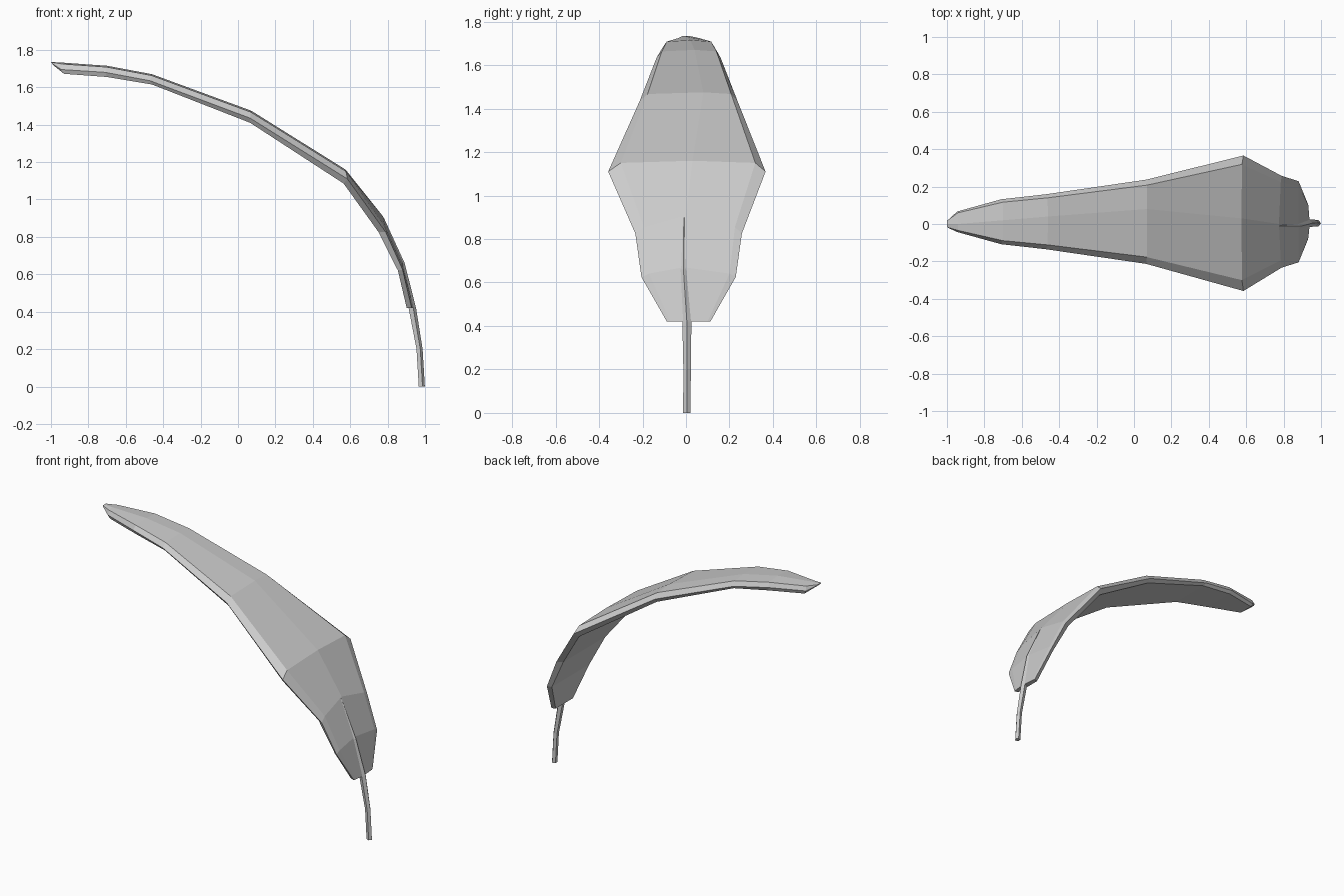
import bpy
import bmesh
from math import cos, sin, tau
from mathutils import Vector

cube = bpy.data.objects.get("Cube")
if cube:
    bpy.data.objects.remove(cube, do_unlink=True)

# Single plain grey
grey = bpy.data.materials.new("pale_grey")
grey.use_nodes = True
grey.diffuse_color = (0.6, 0.6, 0.6, 1)
shader = grey.node_tree.nodes["Principled BSDF"]
shader.inputs["Base Color"].default_value = grey.diffuse_color
shader.inputs["Roughness"].default_value = 0.8


def loft(name, rings):
    """Skin closed rings into a capped, flat-shaded mesh object."""
    bm = bmesh.new()
    rows = [[bm.verts.new(p) for p in ring] for ring in rings]
    n = len(rows[0])
    for a, b in zip(rows, rows[1:]):
        for j in range(n):
            k = (j + 1) % n
            bm.faces.new((a[j], b[j], b[k], a[k]))
    bm.faces.new(rows[0])
    bm.faces.new(rows[-1])
    bmesh.ops.recalc_face_normals(bm, faces=bm.faces)
    mesh = bpy.data.meshes.new(name)
    bm.to_mesh(mesh)
    bm.free()
    mesh.materials.append(grey)
    obj = bpy.data.objects.new(name, mesh)
    bpy.context.collection.objects.link(obj)


# Leaf blade, tip to base:
# spine (x, y, z), rim (x, z), underside (x, z), half width, shoulder drop
STATIONS = [
    ((-1.0, 0, 1.735), (-0.995, 1.728), (-0.99, 1.72), 0.02, 0.2),
    ((-0.94, 0, 1.732), (-0.945, 1.695), (-0.93, 1.672), 0.055, 0.2),
    ((-0.7, 0.02, 1.715), (-0.71, 1.68), (-0.7, 1.655), 0.12, 0.2),
    ((-0.46, 0.04, 1.67), (-0.47, 1.635), (-0.46, 1.615), 0.147, 0.2),
    ((0.07, 0.08, 1.475), (0.065, 1.435), (0.065, 1.41), 0.225, 0.2),
    ((0.575, 0.03, 1.16), (0.585, 1.11), (0.565, 1.085), 0.362, 0.2),
    ((0.775, 0, 0.91), (0.79, 0.825), (0.752, 0.825), 0.245, 0.65),
    ((0.88, -0.01, 0.67), (0.88, 0.625), (0.855, 0.62), 0.217, 0.65),
    ((0.94, 0, 0.42), (0.928, 0.42), (0.902, 0.42), 0.10, 0.65),
]


def blade_ring(spine, rim, under, half, drop):
    shift = 0.004 if half > 0.3 else 0.012 if half > 0.03 else 0
    top = Vector(spine)
    edge = Vector((rim[0], 0, rim[1]))
    base = Vector((under[0], 0, under[1]))

    def at(point, side):
        return Vector((point.x, side * half + shift, point.z))

    shoulder = top.lerp(edge, drop)
    return [at(edge, -1), at(shoulder, -0.84), top, at(shoulder, 0.87),
            at(edge, 1), at(base, 0.92), at(base, 0), at(base, -0.92)]


loft("leaf_blade", [blade_ring(*s) for s in STATIONS])

# Stem running up into a tapering midrib: x, y, z, radius
STEM = [
    (0.981, 0.004, 0.0, 0.018),
    (0.969, 0.005, 0.2, 0.018),
    (0.930, 0.004, 0.42, 0.022),
    (0.872, -0.012, 0.66, 0.019),
    (0.775, -0.010, 0.90, 0.006),
]
SIDES = 5
loft("stem", [[(x + r * cos(tau * i / SIDES), y + r * sin(tau * i / SIDES), z)
               for i in range(SIDES)] for x, y, z, r in STEM])
